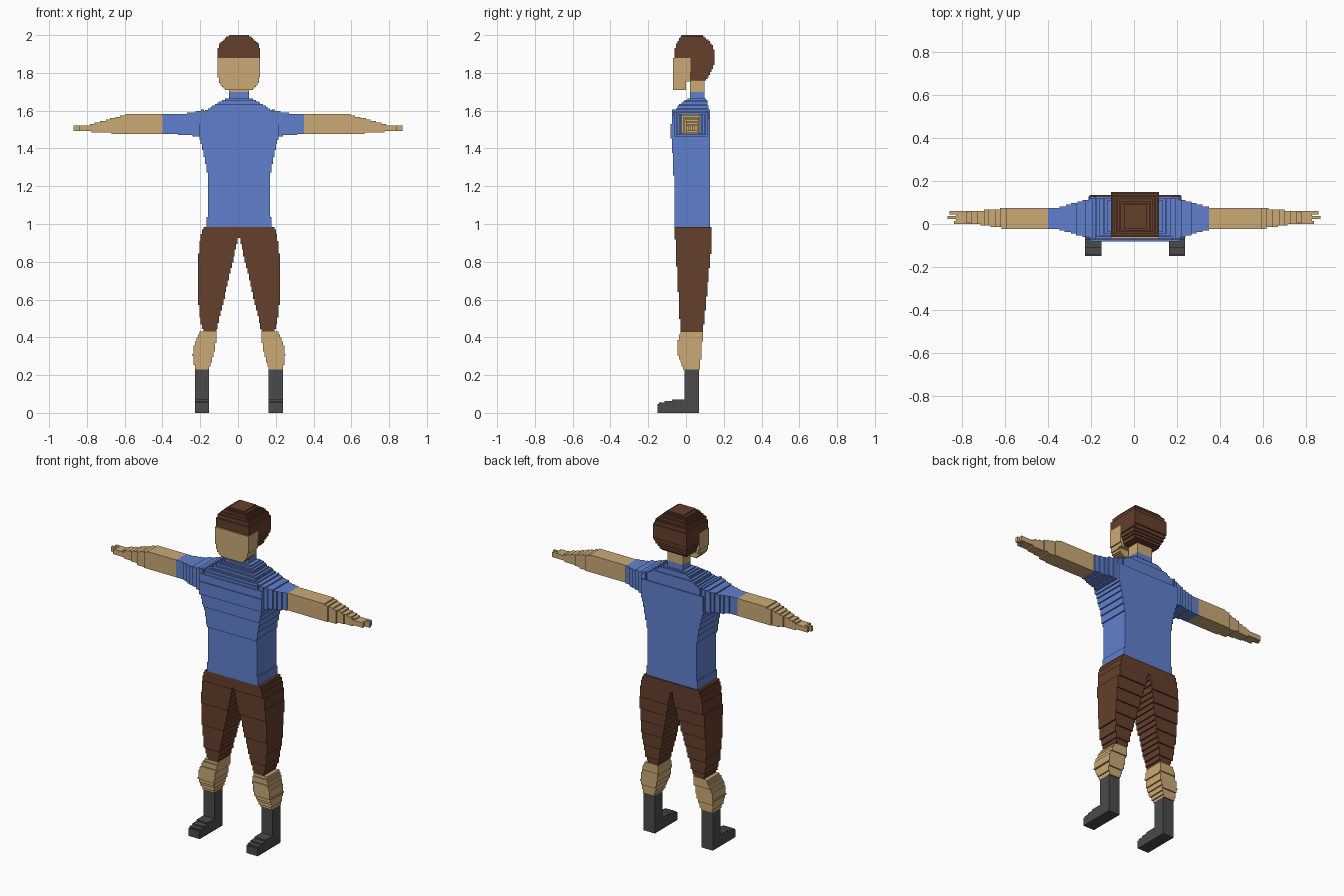
import bpy
import bmesh
from math import sin, pi

if "Cube" in bpy.data.objects:
    bpy.data.objects.remove(bpy.data.objects["Cube"], do_unlink=True)

VOXEL = 0.0075
CENTRE_LINE = 0.005


def material(name, colour):
    mat = bpy.data.materials.new(name)
    mat.use_nodes = True
    rgba = (*colour, 1)
    mat.diffuse_color = rgba
    mat.node_tree.nodes["Principled BSDF"].inputs["Base Color"].default_value = rgba
    return mat


SKIN = material("skin tan", (0.6, 0.4, 0.18))
BLUE = material("shirt blue", (0.12, 0.22, 0.62))
BROWN = material("dark brown", (0.13, 0.05, 0.025))
GREY = material("boot grey", (0.07, 0.07, 0.07))


def bulge(f):
    """Swelling that is zero at both ends and one in the middle."""
    return max(0, sin(pi * f))


def collect_slabs(start, end, section):
    """Cut a span into voxel layers, joining layers of equal section."""
    count = max(1, round((end - start) / VOXEL))
    thickness = (end - start) / count
    slabs = []
    for layer in range(count):
        extents = tuple(round(value / VOXEL) * VOXEL
                        for value in section((layer + 0.5) / count))
        bottom = start + layer * thickness
        if slabs and slabs[-1][2] == extents:
            slabs[-1][1] = bottom + thickness
        else:
            slabs.append([bottom, bottom + thickness, extents])
    return slabs


def stepped(name, mat, start, end, section, axis="z", side=1, shift=CENTRE_LINE):
    """Terraced solid whose section(f) gives (low a, high a, low b, high b).
    Along z, a and b are x and y; along x, they are y and z."""
    bm = bmesh.new()

    def ring(level, extents):
        left, right, near, far = extents
        corners = []
        for a, b in ((left, near), (right, near), (right, far), (left, far)):
            x, y, z = (a, b, level) if axis == "z" else (level, a, b)
            corners.append(bm.verts.new((side * x + shift, y, z)))
        return corners

    rings = []
    for bottom, top, extents in collect_slabs(start, end, section):
        rings += [ring(bottom, extents), ring(top, extents)]
    bm.faces.new(reversed(rings[0]))
    bm.faces.new(rings[-1])
    for lower, upper in zip(rings, rings[1:]):
        for i in range(4):
            j = (i + 1) % 4
            bm.faces.new((lower[i], lower[j], upper[j], upper[i]))

    # Drop empty terraces where an edge does not step
    empty = [face for face in bm.faces if face.calc_area() < 1e-9]
    bmesh.ops.delete(bm, geom=empty, context="FACES")
    if side < 0:
        bmesh.ops.reverse_faces(bm, faces=bm.faces)
    mesh = bpy.data.meshes.new(name)
    bm.to_mesh(mesh)
    bm.free()
    mesh.materials.append(mat)
    obj = bpy.data.objects.new(name, mesh)
    bpy.context.collection.objects.link(obj)


def centred(half, front, back):
    """Cross-section that is symmetric about the centre line."""
    return -half, half, front, back


# Shirt: waist to armpits, sloping shoulders, collar
def shirt_section(f):
    half = 0.175 + 0.035 * f**2 - 0.02 * bulge(f)
    return centred(half, -0.06 - 0.02 * f**3, 0.125)


def shoulder_section(f):
    half = min(0.21, 0.07 + 0.34 * (1 - f))
    return centred(half, -0.08 + 0.095 * f**4, 0.125 - 0.02 * f**4)


stepped("shirt", BLUE, 0.985, 1.46, shirt_section)
stepped("shoulders", BLUE, 1.46, 1.665, shoulder_section)
stepped("collar", BLUE, 1.66, 1.7, lambda f: centred(0.055, 0.02, 0.1))


# Neck and face, with a rounded chin standing clear of the neck
def face_section(f):
    half = 0.115 - 0.04 * (1 - f)**4
    return centred(half, -0.065, 0 if f < 0.25 else 0.02)


stepped("neck", SKIN, 1.7, 1.78, lambda f: centred(0.05, 0.025, 0.095))
stepped("face", SKIN, 1.71, 1.88, face_section)


# Hair: back of the head and crown
def hair_back_section(f):
    taper = (1 - f)**2
    return centred(0.115 - 0.035 * taper, 0.02, 0.15 - 0.045 * taper)


def hair_crown_section(f):
    taper = f**3
    half = 0.115 - 0.065 * taper
    return centred(half, -0.06 + 0.04 * taper, 0.15 - 0.07 * taper)


stepped("hair_back", BROWN, 1.76, 1.88, hair_back_section)
stepped("hair_crown", BROWN, 1.88, 2, hair_crown_section)


# Arm: flares into the shoulder and tapers to the wrist
def arm_section(x):
    flare = max(0, (0.36 - x) / 0.18)
    taper = max(0, (x - 0.59) / 0.2)
    front = -0.023 - 0.05 * flare + 0.03 * taper
    back = 0.075 + 0.05 * flare - 0.02 * taper
    bottom = 1.475 - 0.02 * flare**2 + 0.015 * taper
    top = 1.58 + 0.025 * flare**2 - 0.055 * taper
    return front, back, bottom, top


def arm_piece(name, mat, start, end, side):
    stepped(name, mat, start, end,
            lambda f: arm_section(start + f * (end - start)), "x", side, 0)


def hand_piece(name, start, end, front, back, side):
    stepped(name, SKIN, start, end,
            lambda f: (front, back, 1.495, 1.525), "x", side, 0)


# Leg: trousers narrow to the knee, calf swells, boot is square
def trouser_section(f):
    inner = max(0, 0.12 - 0.13 * f)
    outer = 0.18 + 0.04 * bulge(f)**0.5
    return inner, outer, -0.03 - 0.03 * f, min(0.135, 0.09 + 0.055 * f)


def calf_section(f):
    inner = 0.12 + 0.04 * (1 - f)**2
    outer = 0.23 - 0.025 * f + 0.025 * bulge(f)
    return inner, outer, -0.01 - 0.02 * f - 0.025 * bulge(f), 0.075 + 0.015 * f


def boot_shaft_section(f):
    return 0.16, 0.233, -0.01, 0.07


def boot_foot_section(f):
    return 0.16, 0.233, -0.15 + 0.3 * max(0, f - 0.7), 0


for side, word, cuff in ((1, "left", 0.35), (-1, "right", 0.4)):
    arm_piece(word + "_sleeve", BLUE, 0.18, cuff, side)
    arm_piece(word + "_bare_arm", SKIN, cuff, 0.79, side)
    hand_piece(word + "_palm", 0.76, 0.83, 0, 0.06, side)
    for finger, tip in (("thumb", 0.84), ("middle_finger", 0.87), ("little_finger", 0.86)):
        front = ("thumb", "middle_finger", "little_finger").index(finger) * 3 * VOXEL
        hand_piece(word + "_" + finger, 0.82, tip, front, front + 2 * VOXEL, side)

    stepped(word + "_trouser_leg", BROWN, 0.43, 0.985, trouser_section, side=side)
    stepped(word + "_calf", SKIN, 0.23, 0.43, calf_section, side=side)
    stepped(word + "_boot_shaft", GREY, 0, 0.23, boot_shaft_section, side=side)
    stepped(word + "_boot_foot", GREY, 0, 0.07, boot_foot_section, side=side)
